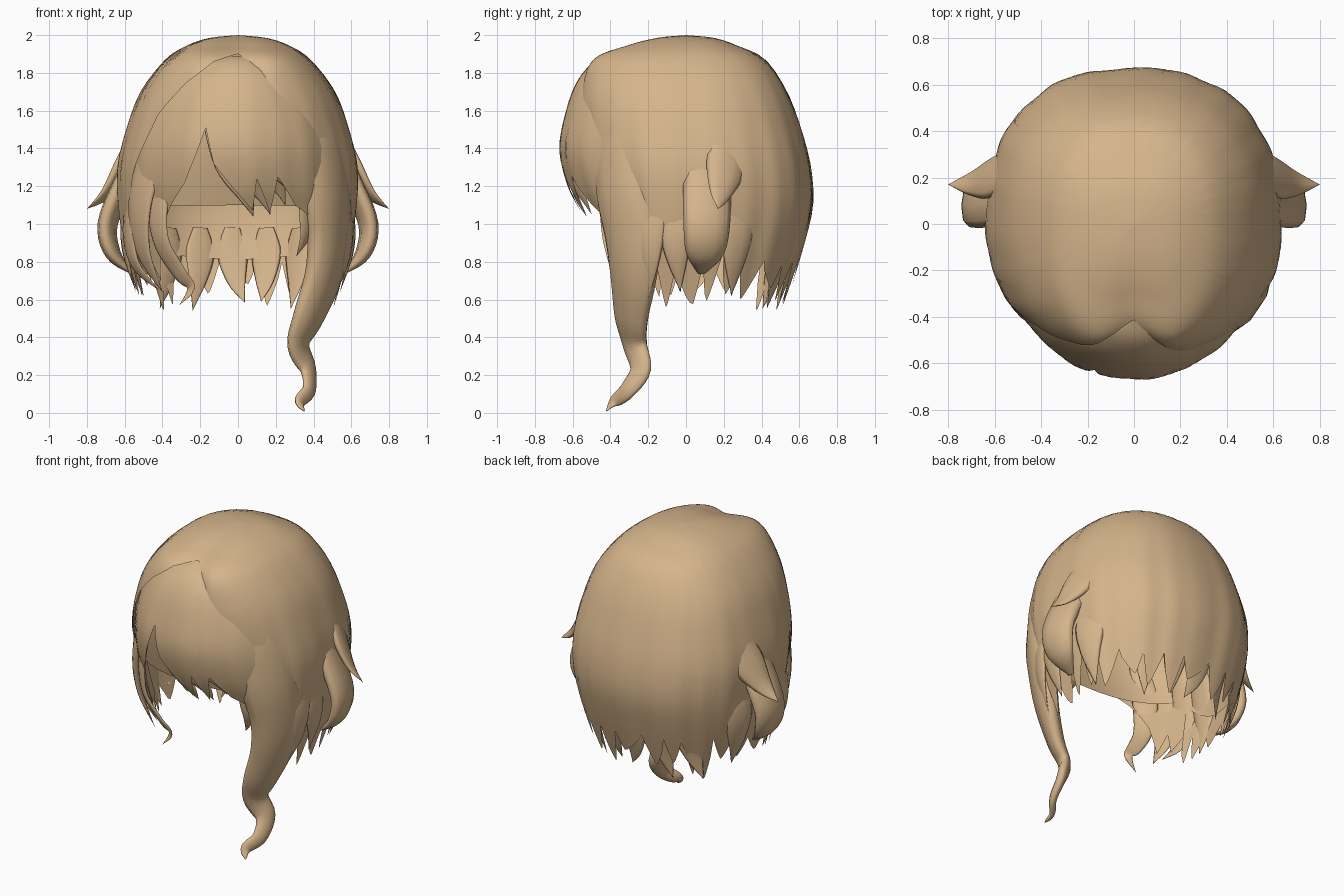
import bpy, bmesh, math, random
from mathutils import Vector

if "Cube" in bpy.data.objects:
    bpy.data.objects.remove(bpy.data.objects["Cube"])
random.seed(11)

hair = bpy.data.materials.new("tan hair")
hair.use_nodes = True
hair.diffuse_color = (0.67, 0.46, 0.26, 1)
bsdf = hair.node_tree.nodes["Principled BSDF"]
bsdf.inputs["Base Color"].default_value = hair.diffuse_color
bsdf.inputs["Roughness"].default_value = 0.8


def smooth_at(points, u):
    """Catmull-Rom through a list of tuples; u runs from 0 to len - 1."""
    last = len(points) - 1
    i = min(int(u), last - 1)
    f = u - i
    a, b, c, d = (points[max(0, min(last, i + k))] for k in (-1, 0, 1, 2))
    return [0.5 * (2 * q + (r - p) * f + (2 * p - 5 * q + 4 * r - s) * f * f
                   + (3 * q - p - 3 * r + s) * f ** 3) for p, q, r, s in zip(a, b, c, d)]


def keyed(keys, x):
    """Linear lookup in (position, value) pairs."""
    for (x0, v0), (x1, v1) in zip(keys, keys[1:]):
        if x <= x1:
            return v0 + (v1 - v0) * max(0, x - x0) / (x1 - x0)
    return keys[-1][1]


def finish(name, bm):
    bmesh.ops.remove_doubles(bm, verts=bm.verts, dist=0.0005)
    mesh = bpy.data.meshes.new(name)
    bm.to_mesh(mesh)
    bm.free()
    mesh.materials.append(hair)
    mesh.polygons.foreach_set("use_smooth", [True] * len(mesh.polygons))
    obj = bpy.data.objects.new(name, mesh)
    bpy.context.collection.objects.link(obj)


def shell(name, profile, start, end, bottom, columns, rows, power, scale=1, ripple=0, dip=0):
    """Dome sheet. Profile rows are (z, half width, back depth, front depth);
    angles are in degrees from the back; bottom(angle) is the lower edge."""
    bm = bmesh.new()
    grid = []
    for c in range(columns + 1):
        deg = start + (end - start) * c / columns
        a = math.radians(deg)
        sx, cy = math.sin(a), math.cos(a)
        low = bottom(deg)
        lo, hi = 0, len(profile) - 1
        for _ in range(25):
            mid = (lo + hi) / 2
            lo, hi = (mid, hi) if smooth_at(profile, mid)[0] > low else (lo, mid)
        line = []
        for r in range(rows + 1):
            z, w, back, front = smooth_at(profile, lo * r / rows)
            drop = max(0, min(1, (1.9 - z) / 0.9))
            wave = scale * (1 + ripple * drop * (math.sin(a * 11) + 0.6 * math.sin(a * 23 + 1)))
            x = math.copysign(abs(sx) ** power, sx) * w * wave
            y = math.copysign(abs(cy) ** power, cy) * (back if cy > 0 else front) * wave
            if y < 0:
                y *= 1 - dip * math.exp(-(x / 0.12) ** 2)
            line.append(bm.verts.new((x, y, z - (1 - scale) * 0.5)))
        grid.append(line)
    for p, q in zip(grid, grid[1:]):
        for r in range(rows):
            bm.faces.new((p[r], p[r + 1], q[r + 1], q[r]))
    finish(name, bm)


def lock(name, path, flat=0.35, mirror=False, steps=5):
    """Flattened tapering strand through (x, y, z, half width) points."""
    for sign in ((1, -1) if mirror else (1,)):
        bm = bmesh.new()
        count = (len(path) - 1) * steps
        rows = [smooth_at(path, i / steps) for i in range(count + 1)]
        spots = [Vector((sign * p[0], p[1], p[2])) for p in rows]
        rings = []
        for i, p in enumerate(spots):
            along = (spots[min(i + 1, count)] - spots[max(i - 1, 0)]).normalized()
            side = along.cross(Vector((p.x, p.y, 0))).normalized()
            out = side.cross(along)
            w = max(rows[i][3], 0.001)
            rings.append([bm.verts.new(p + side * w * math.cos(k * math.pi / 5)
                                       + out * w * flat * math.sin(k * math.pi / 5))
                          for k in range(10)])
        for p, q in zip(rings, rings[1:]):
            for k in range(10):
                bm.faces.new((p[k], p[k - 1], q[k - 1], q[k]))
        finish(name + ("" if not mirror else "_left" if sign > 0 else "_right"), bm)


# Head-shaped cap with a jagged hem and a raised front edge
cap_profile = [(2, 0, 0, 0), (1.985, .15, .15, .18), (1.945, .27, .27, .35), (1.87, .385, .42, .53),
               (1.7, .515, .535, .58), (1.5, .59, .61, .58), (1.3, .635, .66, .54),
               (1.1, .63, .67, .48), (.9, .6, .625, .44), (.7, .55, .565, .4), (.5, .5, .5, .38)]
tips = []
edge = -116
while edge < 116:
    width = random.uniform(9, 16)
    tips.append((edge, edge + width, random.uniform(.53, .68), random.uniform(.3, .75),
                 random.uniform(.74, .9)))
    edge += width
right_edge = [(112, .8), (122, 1.25), (135, 1.58), (150, 1.75), (165, 1.86), (180, 1.9)]
left_edge = [(112, .8), (130, .88), (140, 1.15), (150, 1.42), (160, 1.69), (168, 1.82), (180, 1.9)]


def cap_hem(deg):
    if abs(deg) > 112:
        return keyed(left_edge if deg > 0 else right_edge, abs(deg))
    for a, b, tip, lean, notch in tips:
        if a <= deg <= b:
            f = (deg - a) / (b - a)
            d = (lean - f) / lean if f < lean else (f - lean) / (1 - lean)
            return tip + (notch - tip) * d ** 1.25


shell("cap", cap_profile, -180, 180, cap_hem, 288, 26, .84, ripple=.006, dip=.15)

# Plain lining under the cap
lining_hem = [(0, .84), (85, .9), (120, 1.12), (180, 1.13)]
shell("lining", cap_profile, -180, 180, lambda d: keyed(lining_hem, abs(d)), 72, 16, .86, scale=.94)

# Bulging fringe under the front edge of the cap
fringe_profile = [(1.89, .2, .4, .42), (1.85, .32, .4, .5), (1.75, .44, .4, .58),
                  (1.6, .53, .4, .635), (1.4, .585, .4, .67), (1.2, .6, .4, .625),
                  (1.05, .59, .4, .55), (.85, .55, .4, .48), (.65, .5, .4, .42)]
fringe_hem = [(-72, .8), (-63, .7), (-59, .85), (-52, .7), (-46, .92), (-36, 1.1), (-27, 1.22),
              (-21, 1.38), (-17, 1.51), (-12, 1.32), (-3, 1.2), (7, 1.07), (9, 1.24), (16, 1.06),
              (20, 1.25), (30, 1.1), (45, 1.0), (72, .95)]
shell("fringe", fringe_profile, 108, 252, lambda d: keyed(fringe_hem, 180 - d), 144, 16, .97,
      ripple=.006)

# Fringe strands sweeping toward the left, rooted inside the fringe
for i, (x, z, tip_x, tip_z) in enumerate([(-.17, 1.55, .08, 1.04), (-.08, 1.52, .17, 1.05),
                                          (.02, 1.5, .25, 1.1), (.12, 1.5, .33, 1.1)]):
    mid = (x + tip_x) / 2 - .03
    lock(f"fringe_strand_{i}", [(x, -.61 + abs(x) * .1, z, .02),
                                (mid, -.645 + abs(mid) * .25, (z + tip_z) / 2 + .02, .05),
                                (tip_x - .04, -.605 + tip_x * .3, tip_z + .11, .04),
                                (tip_x, -.55 + tip_x * .3, tip_z, 0)], flat=.18)

# Long front lock with a curled end, growing out of the cap
lock("long_lock", [(.31, -.4, 1.7, .06), (.4, -.37, 1.5, .15), (.46, -.325, 1.2, .185),
                   (.48, -.28, .95, .175), (.45, -.28, .72, .145), (.37, -.29, .5, .11),
                   (.32, -.27, .36, .08), (.37, -.24, .23, .065), (.375, -.31, .12, .05),
                   (.325, -.38, .06, .035), (.35, -.42, .01, .005)], flat=.48)
lock("long_lock_wisp", [(.5, -.19, 1.35, .05), (.57, -.19, 1.05, .09), (.57, -.19, .82, .055),
                        (.5, -.2, .6, 0)], flat=.28)

# Shorter locks framing the right side of the face
lock("front_lock_outer", [(-.36, -.38, 1.6, .04), (-.45, -.36, 1.38, .1), (-.52, -.32, 1.1, .11),
                          (-.5, -.31, .85, .065), (-.4, -.3, .64, 0)], flat=.25)
lock("front_lock_inner", [(-.34, -.42, 1.5, .03), (-.42, -.4, 1.18, .08), (-.41, -.4, .92, .06),
                          (-.31, -.37, .74, .045), (-.25, -.35, .66, .025), (-.31, -.35, .57, 0)],
     flat=.25)
lock("right_wisp", [(-.5, -.19, 1.35, .04), (-.57, -.2, 1.03, .09), (-.55, -.22, .8, .05),
                    (-.42, -.24, .65, 0)], flat=.28)
lock("left_cheek_strand", [(.37, -.44, 1.3, .03), (.36, -.42, 1.1, .05), (.36, -.39, .95, .04),
                           (.31, -.36, .83, 0)])

# Rounded clumps, flicks and loose strands on both sides
lock("side_clump", [(.5, .11, 1.48, .08), (.6, .11, 1.23, .125), (.69, .11, 1.0, .125),
                    (.66, .1, .84, .1), (.56, .08, .74, .02)], flat=.4, mirror=True)
lock("side_flick", [(.5, .23, 1.55, .06), (.595, .21, 1.32, .11), (.7, .18, 1.16, .06),
                    (.8, .17, 1.08, 0)], flat=.32, mirror=True)
lock("side_strand", [(.52, -.05, 1.35, .05), (.59, -.06, 1.05, .09), (.595, -.05, .85, .065),
                     (.54, -.03, .64, 0)], flat=.25, mirror=True)
lock("rear_side_strand", [(.5, .27, 1.35, .05), (.565, .27, 1.03, .1), (.56, .26, .82, .065),
                          (.5, .24, .62, 0)], flat=.25, mirror=True)

# Overlapping strands emerging along the nape
for i, x in enumerate((-.36, -.2, -.03, .15, .32)):
    back = .62 - x * x * .8
    lean = random.uniform(-.07, .07)
    lock(f"nape_strand_{i}", [(x, back - .01, .98, .04), (x, back - .03, .85, .08),
                              (x + lean / 3, back - .07, .7, .05),
                              (x + lean, back - .11, random.uniform(.52, .6), 0)], flat=.12)
